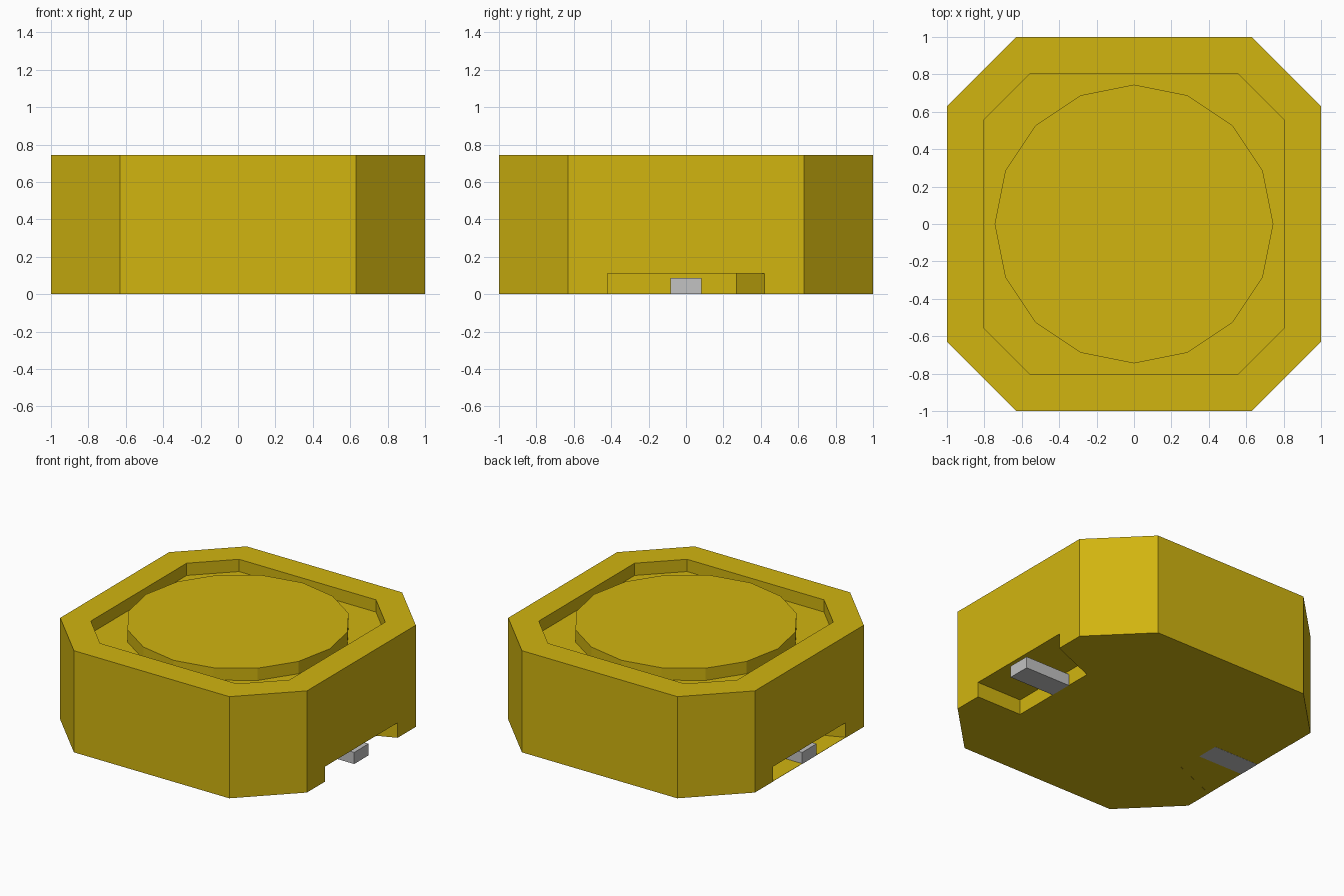
import bpy, bmesh, math

cube = bpy.data.objects.get("Cube")
if cube:
    bpy.data.objects.remove(cube, do_unlink=True)

H = 0.745          # overall height
FLOOR = 0.655      # floor of the top recess


def material(name, rgb):
    m = bpy.data.materials.new(name)
    m.use_nodes = True
    m.diffuse_color = (*rgb, 1)
    m.node_tree.nodes["Principled BSDF"].inputs["Base Color"].default_value = (*rgb, 1)
    return m


YELLOW = material("mustard yellow", (0.64, 0.46, 0.005))
GREY = material("metal grey", (0.54, 0.54, 0.54))


def prism(name, outline, z0, z1, mat):
    """Extrude a flat counter-clockwise outline from z0 up to z1."""
    bm = bmesh.new()
    base = bm.faces.new([bm.verts.new((x, y, z0)) for x, y in outline])
    top = bmesh.ops.extrude_face_region(bm, geom=[base], use_keep_orig=True)
    verts = [g for g in top["geom"] if isinstance(g, bmesh.types.BMVert)]
    bmesh.ops.translate(bm, verts=verts, vec=(0, 0, z1 - z0))
    bmesh.ops.recalc_face_normals(bm, faces=bm.faces)
    me = bpy.data.meshes.new(name)
    bm.to_mesh(me)
    bm.free()
    me.materials.append(mat)
    ob = bpy.data.objects.new(name, me)
    bpy.context.collection.objects.link(ob)
    return ob


def octagon(r, c):
    return [(-c, -r), (c, -r), (r, -c), (r, c), (c, r), (-c, r), (-r, c), (-r, -c)]


def turned(outline, side):
    """Half-turn an outline about z when side is -1."""
    return [(x * side, y * side) for x, y in outline]


def cut(target, cutter):
    mod = target.modifiers.new(cutter.name, "BOOLEAN")
    mod.operation = "DIFFERENCE"
    mod.solver = "EXACT"
    mod.object = cutter
    cutter.hide_render = True
    cutter.hide_set(True)


# Chamfered square housing with a recess in the top
housing = prism("housing", octagon(1.0, 0.63), 0, H, YELLOW)
cut(housing, prism("recess_cutter", octagon(0.805, 0.555), FLOOR, H + 0.2, YELLOW))

# Side notches and the metal terminals inside them
notch = [(0.635, -0.42), (1.2, -0.42), (1.2, 0.42), (1.0, 0.42), (0.635, 0.27)]
pin = [(0.635, -0.083), (1.0, -0.083), (1.0, 0.083), (0.635, 0.083)]
for label, side in (("left", 1), ("right", -1)):
    cut(housing, prism(label + "_notch_cutter", turned(notch, side), -0.2, 0.11, YELLOW))
    prism(label + "_terminal", turned(pin, side), 0, 0.085, GREY)

# Thin floor closing the right notch from below
lid = [(0.635, -0.42), (1.0, -0.42), (1.0, 0.42), (0.635, 0.27)]
prism("right_notch_floor", turned(lid, -1), 0.001, 0.003, YELLOW)

# Sixteen-sided core standing in the recess
ring = [(0.745 * math.cos(i * math.pi / 8), 0.745 * math.sin(i * math.pi / 8)) for i in range(16)]
prism("core", ring, FLOOR - 0.02, H, YELLOW)

# Bake the cuts and drop the cutters
bpy.context.view_layer.update()
dg = bpy.context.evaluated_depsgraph_get()
baked = bpy.data.meshes.new_from_object(housing.evaluated_get(dg))
cutters = [m.object for m in housing.modifiers]
housing.modifiers.clear()
housing.data = baked
for c in cutters:
    bpy.data.objects.remove(c, do_unlink=True)
